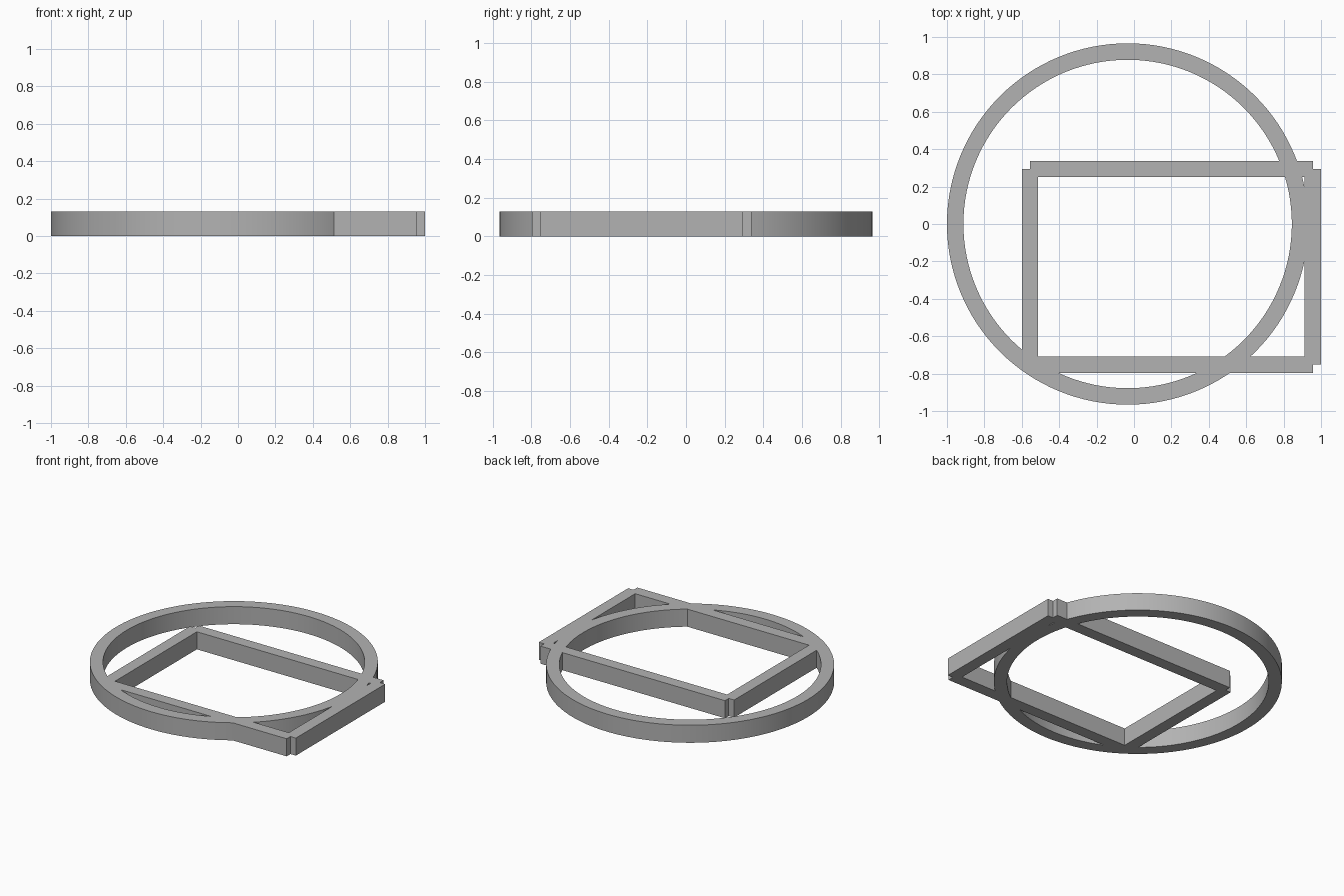
import bpy, bmesh, math

if "Cube" in bpy.data.objects:
    bpy.data.objects.remove(bpy.data.objects["Cube"])

H = 0.13          # plate height
W = 0.088         # band width
X0, X1 = -0.556, 0.956    # rectangle centre lines
Y0, Y1 = -0.752, 0.294
RING_X, R_OUT = -0.034, 0.966

grey = bpy.data.materials.new("plain grey")
grey.diffuse_color = (0.45, 0.45, 0.45, 1)
grey.use_nodes = True
grey.node_tree.nodes["Principled BSDF"].inputs["Base Color"].default_value = grey.diffuse_color


def prism(name, loops):
    """Wall between matching outer and inner outlines, or a solid from one outline."""
    bm = bmesh.new()
    rows = [[[bm.verts.new((x, y, z)) for x, y in loop] for z in (0, H)] for loop in loops]
    n = len(loops[0])
    if len(loops) == 1:
        for cap in rows[0]:
            bm.faces.new(cap)
        strips = [(rows[0][0], rows[0][1])]
    else:
        (ob, ot), (ib, it) = rows
        strips = [(ob, ot), (ot, it), (it, ib), (ib, ob)]
    for a, b in strips:
        for i in range(n):
            j = (i + 1) % n
            bm.faces.new((a[i], a[j], b[j], b[i]))
    bmesh.ops.recalc_face_normals(bm, faces=bm.faces)
    me = bpy.data.meshes.new(name)
    bm.to_mesh(me)
    bm.free()
    me.materials.append(grey)
    ob = bpy.data.objects.new(name, me)
    bpy.context.collection.objects.link(ob)
    return ob


def circle(r, n=128):
    return [(RING_X + r * math.cos(2 * math.pi * i / n), r * math.sin(2 * math.pi * i / n))
            for i in range(n)]


def bar(name, xa, xb, ya, yb):
    return prism(name, [[(xa, ya), (xb, ya), (xb, yb), (xa, yb)]])


# Round band
frame = prism("ring_and_rectangle_frame", [circle(R_OUT), circle(R_OUT - W)])

# Rectangle bars run centre line to centre line, leaving notched corners
h = W / 2
bars = [bar("long_bar", X0, X1, y - h, y + h) for y in (Y0, Y1)]
bars += [bar("short_bar", x - h, x + h, Y0, Y1) for x in (X0, X1)]

# Fuse everything into one piece
bpy.context.view_layer.objects.active = frame
for b in bars:
    mod = frame.modifiers.new("fuse", 'BOOLEAN')
    mod.operation = 'UNION'
    mod.solver = 'EXACT'
    mod.object = b
    bpy.ops.object.modifier_apply(modifier=mod.name)
    bpy.data.objects.remove(b)

frame.select_set(True)
bpy.ops.object.shade_smooth_by_angle(angle=math.radians(30))
